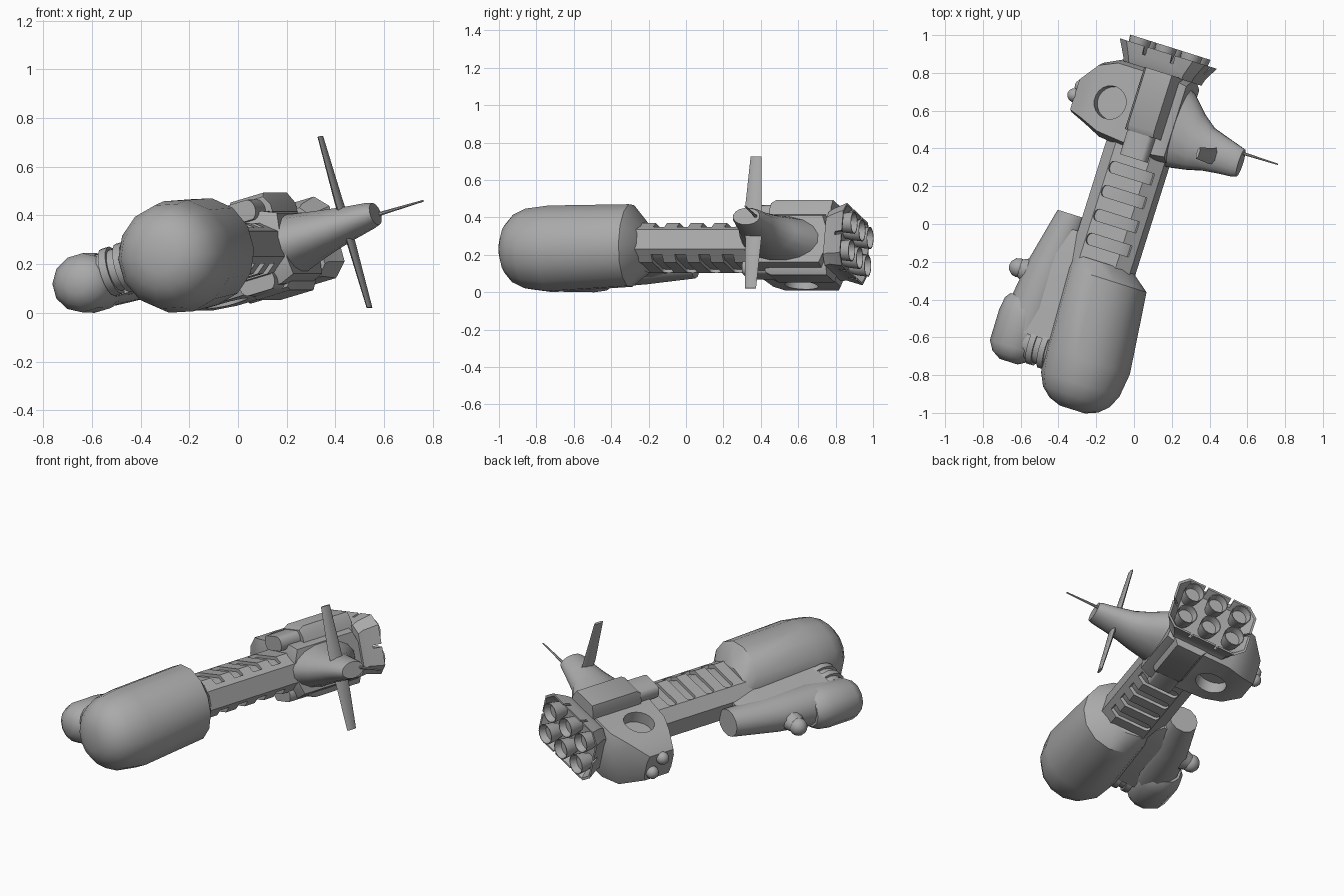
import bpy, bmesh
from math import sin, cos, pi, radians
from mathutils import Matrix, Vector

if "Cube" in bpy.data.objects:
    bpy.data.objects.remove(bpy.data.objects["Cube"])

# Ship frame: local x = right, y = aft, z = up, then rolled and yawed into place
POSE = (Matrix.Translation((-0.1, 0, 0.24)) @ Matrix.Rotation(radians(-17.5), 4, 'Z')
        @ Matrix.Rotation(radians(-16), 4, 'Y'))

grey = bpy.data.materials.new("hull_grey")
grey.use_nodes = True
grey.diffuse_color = (0.4, 0.4, 0.4, 1)
grey.node_tree.nodes["Principled BSDF"].inputs["Base Color"].default_value = (0.4, 0.4, 0.4, 1)
parts = []


def ngon(n, phase=0.5):
    return [(cos((i + phase) * 2 * pi / n), sin((i + phase) * 2 * pi / n)) for i in range(n)]


def chamfered(cx, cz):
    return [(1, cz), (cx, 1), (-cx, 1), (-1, cz), (-1, -cz), (-cx, -1), (cx, -1), (1, -cz)]


def finish(name, bm):
    bmesh.ops.recalc_face_normals(bm, faces=bm.faces)
    mesh = bpy.data.meshes.new(name)
    bm.to_mesh(mesh)
    bm.free()
    mesh.materials.append(grey)
    ob = bpy.data.objects.new(name, mesh)
    bpy.context.collection.objects.link(ob)
    parts.append(ob)
    return ob


def loft(name, shape, sections, axis='y'):
    """Skin a unit shape through sections (along, centre u, centre v, half u, half v)."""
    bm = bmesh.new()
    rings = []
    for a, cu, cv, ru, rv in sections:
        ring = []
        for u, v in shape:
            p, q = cu + u * ru, cv + v * rv
            ring.append(bm.verts.new({'y': (p, a, q), 'x': (a, p, q), 'z': (p, q, a)}[axis]))
        rings.append(ring)
    n = len(shape)
    for r0, r1 in zip(rings, rings[1:]):
        for i in range(n):
            j = (i + 1) % n
            bm.faces.new((r0[i], r0[j], r1[j], r1[i]))
    bm.faces.new(rings[0])
    bm.faces.new(rings[-1])
    return finish(name, bm)


def box(name, lo, hi):
    bm = bmesh.new()
    lo, hi = Vector(lo), Vector(hi)
    bmesh.ops.create_cube(bm, size=1)
    for v in bm.verts:
        v.co = (lo + hi) / 2 + v.co * (hi - lo)
    return finish(name, bm)


def ball(name, centre, r):
    bm = bmesh.new()
    bmesh.ops.create_uvsphere(bm, u_segments=12, v_segments=8, radius=r,
                              matrix=Matrix.Translation(centre))
    return finish(name, bm)


def cut(ob, cutters):
    for c in cutters:
        mod = ob.modifiers.new("cut", 'BOOLEAN')
        mod.object, mod.solver = c, 'EXACT'
    bpy.context.view_layer.update()
    done = bpy.data.meshes.new_from_object(ob.evaluated_get(bpy.context.evaluated_depsgraph_get()))
    ob.modifiers.clear()
    ob.data = done
    for c in cutters:
        parts.remove(c)
        bpy.data.objects.remove(c)


# Main forward hull with domed nose and tapered shoulder
nose = [(-1.0, .07), (-.975, .135), (-.93, .185), (-.86, .218), (-.73, .235)]
loft("forward_hull", ngon(14), [(y, .072, -.025, r, r) for y, r in nose]
     + [(-.29, .05, 0, .216, .225), (-.21, 0, 0, .165, .13)])

# Side pod: tubular body, web to the hull, domed head, ringed coupling and knob
loft("side_pod_body", ngon(12), [(-.015, -.245, -.015, .085, .08), (-.3, -.285, -.015, .112, .1),
                                 (-.54, -.3, -.015, .13, .115), (-.72, -.3, -.015, .1, .1)])
loft("side_pod_web", chamfered(.8, .5), [(-.09, -.22, -.01, .06, .062), (-.24, -.18, -.01, .13, .085),
                                         (-.69, -.16, -.01, .18, .095)])
head = [(-.51, .1), (-.54, .122), (-.61, .132), (-.78, .13), (-.83, .1), (-.86, .05)]
loft("side_pod_head", ngon(12), [(y, -.34, -.02, r, r * .93) for y, r in head])
for i, r in enumerate((.095, .112, .098, .115, .1)):
    x = -.27 + i * .033
    loft("pod_coupling_ring", ngon(18), [(x, -.73, -.005, r, r * .9),
                                         (x + .033, -.73, -.005, r, r * .9)], 'x')
loft("pod_knob_neck", ngon(12), [(-.35, -.37, -.015, .085, .07), (-.41, -.37, -.015, .06, .05),
                                 (-.44, -.37, -.015, .045, .045)], 'x')
ball("pod_knob", (-.442, -.37, -.015), .052)

# Connecting spine with slots that fold over its right edges, above and below
spine = loft("spine", chamfered(.6, .5), [(-.25, 0, 0, .172, .109), (.45, 0, 0, .172, .109)])
slot = [(1, -1), (1, 1)] + [(-.8 - .2 * sin(t * pi / 6), cos(t * pi / 6)) for t in range(7)]
fold = [(.09, .091), (.132, .061), (.16, .098), (.1, .2)]
for s in (-1, 1):
    for i in range(4):
        y = -.11 + i * .133
        cut(spine, [loft("slot_cutter", slot, [(s * z, 0, y, .1, .031) for z in (.091, .2)], 'z'),
                    loft("fold_cutter", [(x, s * z) for x, z in fold],
                         [(y - .031, 0, 0, 1, 1), (y + .031, 0, 0, 1, 1)])])

# Aft module, tapering to the left, with round recesses above and below
aft = loft("aft_module", chamfered(.88, .5), [(x, (a + b) / 2, 0, (b - a) / 2, h) for x, a, b, h in
           [(-.405, .5, .69, .085), (-.31, .465, .8, .148), (-.21, .42, .848, .155),
            (.12, .385, .85, .155), (.18, .395, .84, .13)]], 'x')
cut(aft, [loft("recess_cutter", ngon(20), [(s * .085, -.187, .61, .089, .089),
                                           (s * .3, -.187, .61, .089, .089)], 'z') for s in (-1, 1)])
for y, z in ((.59, .055), (.645, -.03)):
    loft("sensor_neck", ngon(10), [(-.37, y, z, .045, .045), (-.415, y, z, .03, .03)], 'x')
    ball("sensor_ball", (-.415, y, z), .038)

# Equipment boxes with rounded front pods, above and below
pill = [(u * .4 + (.6 if u > 0 else -.6), v) for u, v in ngon(16)]
for side, z, p, h in (("upper", .145, .17, .09), ("lower", -.11, -.127, -.072)):
    loft(side + "_box", [(1, -1), (1, .45), (.76, 1), (-.76, 1), (-1, .45), (-1, -1)],
         [(.5, .042, z, .098, h * .8), (.53, .042, z, .098, h), (.845, .042, z, .098, h)])
    loft(side + "_pod", pill, [(.365, .035, p, .078, .043), (.6, .035, p, .08, .045)])

# Engine skirt, notched around its rim, and six nozzles
skirt = loft("engine_skirt", chamfered(.78, .68), [(.84, 0, .01, .195, .15), (.87, 0, .02, .205, .155),
             (.95, 0, .022, .246, .174), (.95, 0, .022, .234, .163), (.89, 0, .02, .19, .135)])
notches = [box("notch_cutter", (x - .009, .905, z - .06), (x + .009, 1, z + .06))
           for x in (-.08, .08) for z in (-.155, .2)]
notches += [box("notch_cutter", (x - .06, .905, .011), (x + .06, 1, .029)) for x in (-.24, .24)]
cut(skirt, notches)
for x in (-.148, 0, .148):
    for z in (-.056, .098):
        loft("engine_nozzle", ngon(14), [(y, x, z, r, r) for y, r in
             ((.88, .04), (.93, .053), (.985, .06), (.985, .055), (.945, .045))])

# Right-hand arm: flared root blending into the module, flattened raised tip
loft("side_arm", ngon(16), [(x, (a + b) / 2, z, (b - a) / 2, h) for x, a, b, z, h in
     [(.1, .36, .85, 0, .145), (.2, .375, .79, .003, .118), (.285, .39, .705, .006, .1),
      (.36, .41, .65, .009, .085), (.44, .42, .625, .012, .07), (.535, .428, .597, .016, .055),
      (.56, .437, .588, .016, .047)]], 'x')
loft("antenna_rod", ngon(8), [(.54, .565, .016, .009, .009), (.757, .565, .016, .004, .004)], 'x')

# Two opposed blades on the arm, swept in opposite directions
for s, side in ((1, "upper"), (-1, "lower")):
    loft(side + "_blade", [(0, 1), (-1, .55), (-1, -.55), (0, -1), (1, -.55), (1, .55)],
         [(.02 + s * .03, .425, .51, .012, .045), (.02 + s * .09, .425, .51 - s * .008, .011, .045),
          (.02 + s * .366, .425, .51 - s * .016, .007, .031)], 'z')

# Pose the whole ship, centre it on the ground and smooth the curved faces
for ob in parts:
    ob.data.transform(POSE)
pts = [v.co for ob in parts for v in ob.data.vertices]
low = [min(p[i] for p in pts) for i in range(3)]
high = [max(p[i] for p in pts) for i in range(3)]
shift = Matrix.Translation((-(low[0] + high[0]) / 2, -(low[1] + high[1]) / 2, -low[2]))
bpy.ops.object.select_all(action='DESELECT')
for ob in parts:
    ob.data.transform(shift)
    ob.select_set(True)
bpy.context.view_layer.objects.active = parts[0]
bpy.ops.object.shade_smooth_by_angle(angle=radians(38))
